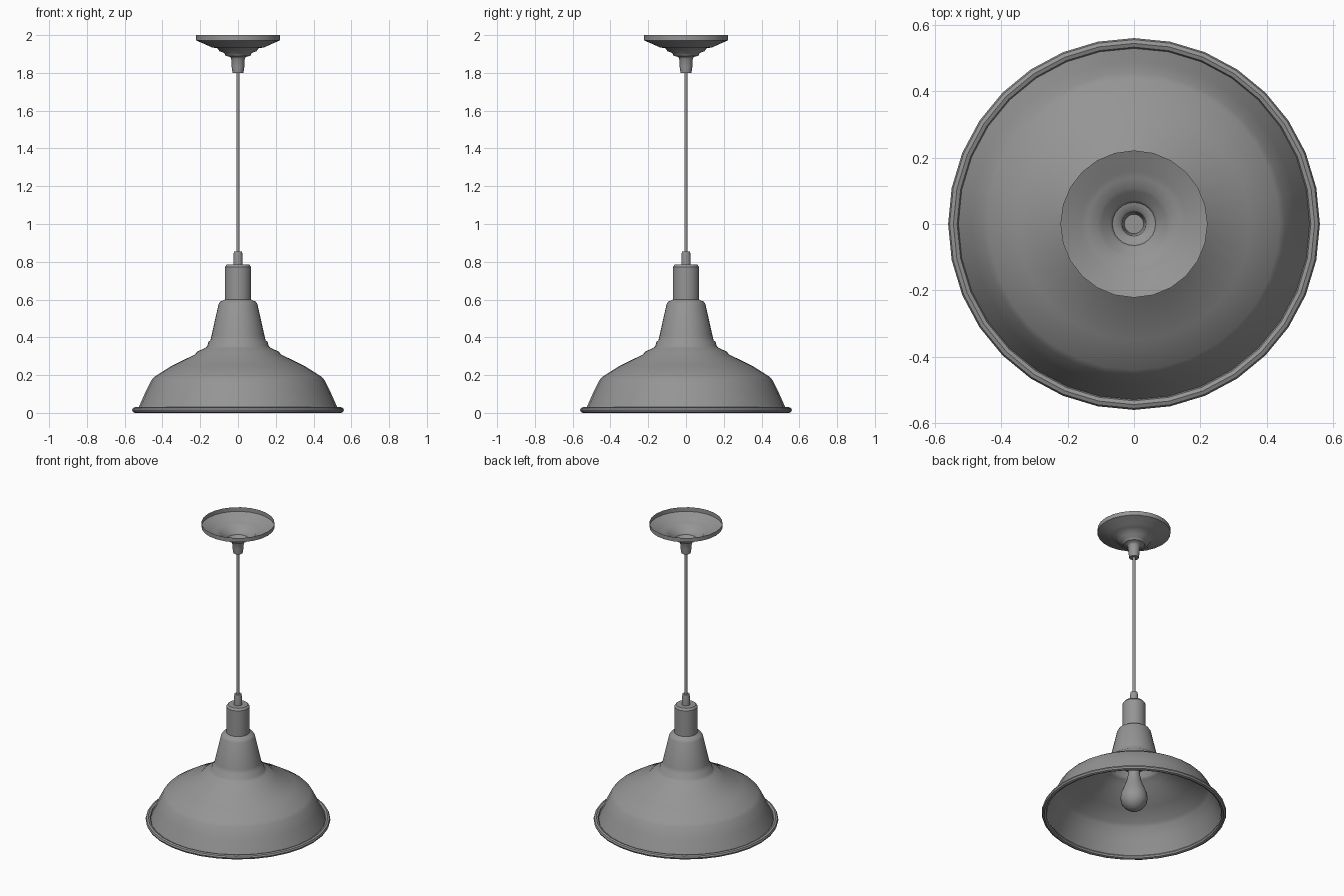
import bpy, bmesh, math

cube = bpy.data.objects.get("Cube")
if cube:
    bpy.data.objects.remove(cube, do_unlink=True)

grey = bpy.data.materials.new("grey metal")
grey.use_nodes = True
colour = (0.3, 0.3, 0.3, 1)
grey.diffuse_color = colour
grey.node_tree.nodes["Principled BSDF"].inputs["Base Color"].default_value = colour


def lathe(name, profile, sides=32, angle=35):
    """Spin an (r, z) profile round the z axis."""
    bm = bmesh.new()
    rings = []
    for r, z in profile:
        if r == 0:
            rings.append([bm.verts.new((0, 0, z))] * sides)
        else:
            rings.append([bm.verts.new((r * math.cos(math.tau * i / sides),
                                        r * math.sin(math.tau * i / sides), z))
                          for i in range(sides)])
    for low, high in zip(rings, rings[1:]):
        for i in range(sides):
            j = (i + 1) % sides
            bm.faces.new(dict.fromkeys((low[i], low[j], high[j], high[i])))
    mesh = bpy.data.meshes.new(name)
    bm.to_mesh(mesh)
    bm.free()
    mesh.materials.append(grey)
    obj = bpy.data.objects.new(name, mesh)
    bpy.context.collection.objects.link(obj)
    bpy.ops.object.select_all(action='DESELECT')
    bpy.context.view_layer.objects.active = obj
    obj.select_set(True)
    bpy.ops.object.shade_smooth_by_angle(angle=math.radians(angle))
    return obj


# Shade with a stepped shoulder, open underneath
lathe("shade", [(0.53, 0.02), (0.49, 0.11), (0.457, 0.175), (0.44, 0.193),
                (0.35, 0.25), (0.23, 0.308), (0.215, 0.325), (0.175, 0.343),
                (0.162, 0.355), (0.157, 0.375), (0.146, 0.385), (0.14, 0.41),
                (0.103, 0.575), (0.095, 0.588), (0.07, 0.60)])

# Rolled edge of the shade
lathe("shade_rim", [(0.545 + 0.016 * math.cos(math.tau * k / 8),
                     0.015 + 0.015 * math.sin(math.tau * k / 8)) for k in range(9)])

# Lamp holder: outer cap, inner socket and cord grip
lathe("socket_cap", [(0.07, 0.595), (0.07, 0.772), (0.06, 0.785), (0, 0.785)])
lathe("inner_socket", [(0, 0.33), (0.065, 0.33), (0.065, 0.60), (0, 0.60)])
lathe("cord_grip", [(0.025, 0.78), (0.025, 0.83), (0.021, 0.855), (0, 0.855)], 16)

# Hanging cord
lathe("cord", [(0.009, 0.85), (0.009, 1.81)], 12)

# Light bulb
lathe("bulb", [(0, 0.03), (0.03, 0.036), (0.058, 0.055), (0.077, 0.083),
               (0.083, 0.115), (0.078, 0.15), (0.062, 0.19), (0.045, 0.235),
               (0.036, 0.28), (0.035, 0.34)], 24, 60)

# Ceiling canopy, a stepped dish open at the top
lathe("ceiling_canopy", [(0, 1.80), (0.029, 1.80), (0.034, 1.835), (0.036, 1.875),
                         (0.042, 1.885), (0.065, 1.89), (0.072, 1.905),
                         (0.098, 1.915), (0.108, 1.93), (0.14, 1.935),
                         (0.16, 1.945), (0.222, 1.972), (0.222, 2.0)], 24, 50)
